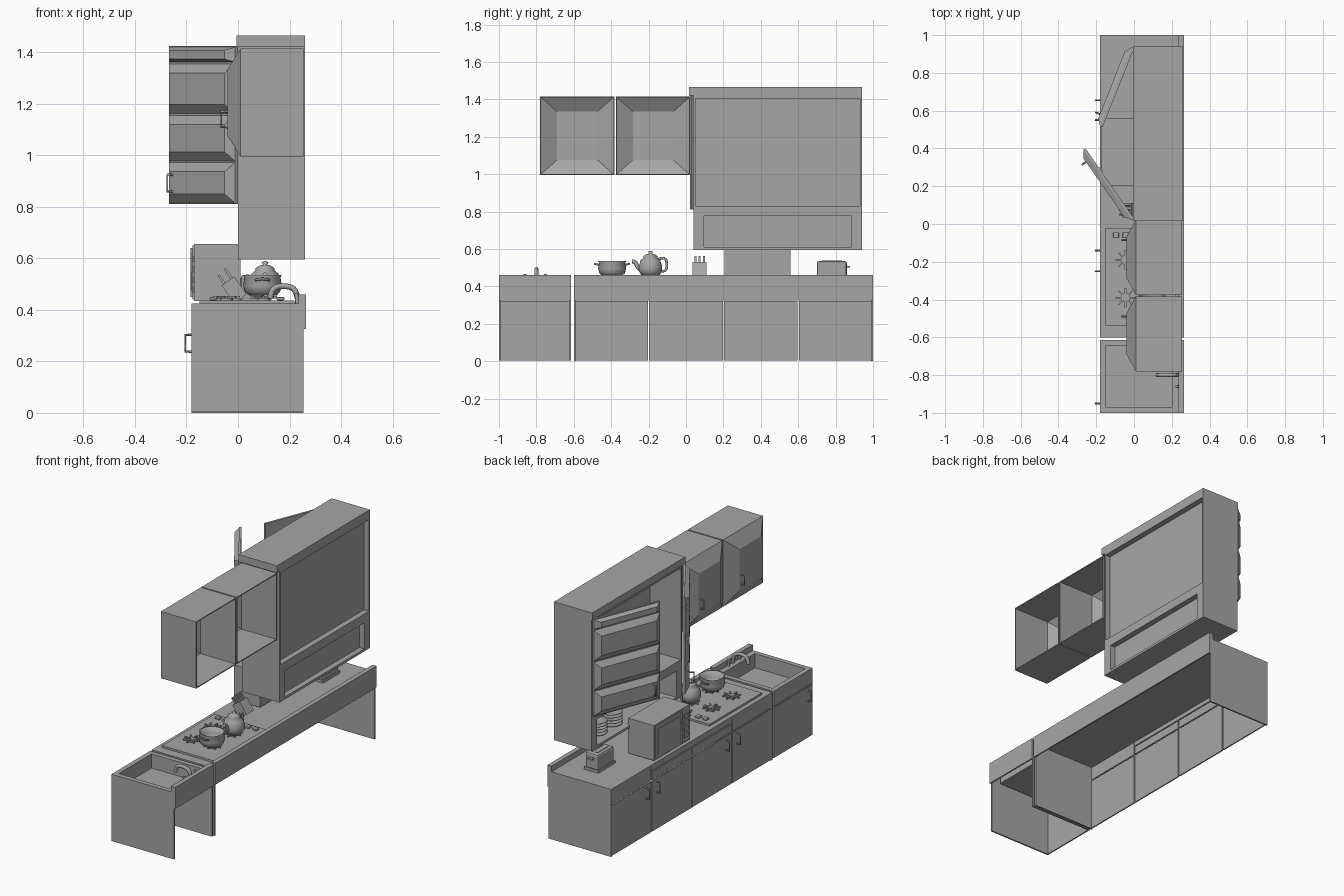
import bpy, bmesh, math
from mathutils import Vector, Matrix

cube = bpy.data.objects.get("Cube")
if cube:
    bpy.data.objects.remove(cube, do_unlink=True)

grey = bpy.data.materials.new("plain_grey")
grey.use_nodes = True
grey.diffuse_color = (0.38, 0.38, 0.38, 1)
grey.node_tree.nodes["Principled BSDF"].inputs["Base Color"].default_value = grey.diffuse_color


def add_object(name, data):
    obj = bpy.data.objects.new(name, data)
    bpy.context.collection.objects.link(obj)
    data.materials.append(grey)
    return obj


def finish(name, bm):
    bmesh.ops.recalc_face_normals(bm, faces=bm.faces)
    mesh = bpy.data.meshes.new(name)
    bm.to_mesh(mesh)
    bm.free()
    return add_object(name, mesh)


def box(name, x, y, z, bevel=0, turn=None):
    """Box from three (low, high) ranges; turn is a rotation about its centre."""
    bm = bmesh.new()
    bmesh.ops.create_cube(bm, size=1)
    ranges = (x, y, z)
    bmesh.ops.scale(bm, vec=[b - a for a, b in ranges], verts=bm.verts)
    if turn:
        bmesh.ops.transform(bm, matrix=turn, verts=bm.verts)
    bmesh.ops.translate(bm, vec=[(a + b) / 2 for a, b in ranges], verts=bm.verts)
    obj = finish(name, bm)
    if bevel:
        mod = obj.modifiers.new("Bevel", "BEVEL")
        mod.width, mod.segments = bevel, 2
    return obj


def frustum(name, origin, along, out, width, z, inset, depth, hollow=False):
    """Panel whose sloping edges rise to a smaller front face."""
    bm = bmesh.new()
    rings = []
    for inset_u, inset_z, d in ((0, 0, 0), (inset[0], inset[1], depth)):
        corners = ((inset_u, z[0] + inset_z), (width - inset_u, z[0] + inset_z),
                   (width - inset_u, z[1] - inset_z), (inset_u, z[1] - inset_z))
        rings.append([bm.verts.new(origin + along * u + out * d + Vector((0, 0, h)))
                      for u, h in corners])
    back, front = rings
    for i in range(4):
        j = (i + 1) % 4
        bm.faces.new((back[i], back[j], front[j], front[i]))
    bm.faces.new(front)
    if not hollow:
        bm.faces.new(back[::-1])
    obj = finish(name, bm)
    if hollow:
        obj.modifiers.new("Solidify", "SOLIDIFY").thickness = 0.005
    return obj


def tube(name, points, radius, smooth=True):
    curve = bpy.data.curves.new(name, "CURVE")
    curve.dimensions = "3D"
    curve.bevel_depth = radius
    curve.bevel_resolution = 2 if smooth else 0
    curve.use_fill_caps = True
    spline = curve.splines.new("NURBS" if smooth else "POLY")
    spline.points.add(len(points) - 1)
    for p, co in zip(spline.points, points):
        p.co = (*co, 1)
    if smooth:
        spline.use_endpoint_u, spline.order_u = True, 3
    return add_object(name, curve)


def lathe(name, centre, profile, steps=24):
    bm = bmesh.new()
    verts = [bm.verts.new((r, 0, h)) for r, h in profile]
    edges = [bm.edges.new(pair) for pair in zip(verts, verts[1:])]
    bmesh.ops.spin(bm, geom=verts + edges, axis=(0, 0, 1), cent=(0, 0, 0),
                   angle=math.tau, steps=steps)
    bmesh.ops.remove_doubles(bm, verts=bm.verts, dist=0.0005)
    bmesh.ops.translate(bm, vec=centre, verts=bm.verts)
    obj = finish(name, bm)
    for face in obj.data.polygons:
        face.use_smooth = len(profile) > 4
    return obj


def handle(name, foot, out, height=0.065):
    up = Vector((0, 0, height))
    foot, reach = Vector(foot), Vector(out) * 0.025
    tube(name, [foot, foot + reach, foot + reach + up, foot + up], 0.005, smooth=False)


FRONT, BACK, TOP = -0.18, 0.255, 0.425
OUT = Vector((-1, 0, 0))
NORTH = Vector((0, 1, 0))
PLATE = (FRONT, FRONT + 0.008)
DEEP = (FRONT, BACK)

# Base cabinets: open-backed shell with four doors
for y in (-0.6, 0.99):
    box("base_end_panel", DEEP, (y, y + 0.01), (0, TOP))
box("countertop", DEEP, (-0.6, 1), (0.412, TOP))
for i in range(4):
    y = -0.6 + 0.4 * i
    span = (y + 0.003, y + 0.397)
    box("base_door", PLATE, span, (0.005, 0.322))
    if i in (1, 2):
        box("drawer_front", PLATE, span, (0.33, 0.38))
    else:
        box("fascia", PLATE, span, (0.33, TOP))
box("drawer_rail", PLATE, (-0.2, 0.6), (0.386, TOP))
for y in (-0.25, -0.14, 0.55, 0.655, -0.95):
    handle("base_handle", (FRONT, y, 0.238), OUT)
for span in ((-0.6, 1), (-1, -0.615)):
    box("backsplash", (0.235, 0.264), span, (0.415, 0.46))
    box("back_skirt", (BACK, 0.264), span, (0.325, 0.42))

# Sink cabinet
for y in (-1, -0.625):
    box("sink_end_panel", DEEP, (y, y + 0.01), (0.005, TOP))
box("sink_door", PLATE, (-0.997, -0.618), (0.005, 0.322))
box("sink_fascia", PLATE, (-0.997, -0.618), (0.33, TOP))
for y in (-1, -0.645):
    box("sink_rim_side", DEEP, (y, y + 0.03), (0.415, TOP))
    box("basin_side", (-0.15, 0.2), (y + 0.025 if y == -1 else y, y + 0.03 if y == -1 else y + 0.005), (0.335, TOP))
for a, b in ((FRONT, -0.15), (0.2, BACK)):
    box("sink_rim", (a, b), (-1, -0.615), (0.415, TOP))
for x in (-0.155, 0.2):
    box("basin_wall", (x, x + 0.005), (-0.97, -0.645), (0.335, TOP))
box("basin_floor", (-0.15, 0.2), (-0.97, -0.645), (0.33, 0.336))

# Faucet
tube("faucet_spout", [(0.235, -0.8, 0.42), (0.23, -0.8, 0.48), (0.18, -0.8, 0.495),
                      (0.13, -0.8, 0.485), (0.125, -0.8, 0.445)], 0.011)
for y in (-0.86, -0.75):
    tube("tap_handle", [(0.23, y, 0.42), (0.23, y, 0.45), (0.225, y, 0.465)], 0.008)

# Stove with four burners
box("stove_plate", (-0.15, 0.22), (-0.54, -0.02), (TOP, 0.437))
for x in (-0.045, 0.1):
    for y in (-0.39, -0.19):
        lathe("burner_cap", (x, y, 0.437), ((0, 0), (0.025, 0), (0.025, 0.01), (0, 0.01)), 16)
        for k in range(4):
            box("burner_grate", (x - 0.052, x + 0.052), (y - 0.004, y + 0.004),
                (0.445, 0.454), turn=Matrix.Rotation(k * math.pi / 4, 4, "Z"))
for x in (-0.11, -0.06, 0.1, 0.15):
    box("stove_knob", (x, x + 0.03), (-0.075, -0.045), (0.437, 0.45), 0.004)

# Cooking pot
lathe("cooking_pot", (0.095, -0.395, 0.455),
      ((0, 0), (0.05, 0), (0.068, 0.015), (0.075, 0.04), (0.07, 0.072), (0.075, 0.08),
       (0.066, 0.08), (0.064, 0.04), (0.048, 0.01), (0, 0.008)))
for s in (-1, 1):
    y = -0.395 + s * 0.07
    tube("pot_handle", [(0.07, y, 0.515), (0.075, y + s * 0.022, 0.52),
                        (0.115, y + s * 0.022, 0.52), (0.12, y, 0.515)], 0.005)

# Kettle
lathe("kettle", (0.105, -0.19, 0.455),
      ((0, 0), (0.045, 0), (0.062, 0.025), (0.063, 0.05), (0.052, 0.085), (0.036, 0.1),
       (0.038, 0.106), (0.02, 0.118), (0.008, 0.12), (0.013, 0.13), (0, 0.135)))
tube("kettle_spout", [(0.105, -0.23, 0.48), (0.105, -0.26, 0.5), (0.105, -0.268, 0.53),
                      (0.105, -0.288, 0.535)], 0.011)
tube("kettle_handle", [(0.105, -0.15, 0.545), (0.105, -0.11, 0.56), (0.105, -0.1, 0.51),
                       (0.105, -0.11, 0.48), (0.105, -0.135, 0.48)], 0.007)

# Knife block
tilt = Matrix.Rotation(math.radians(-35), 4, "Y")
box("knife_block", (-0.045, 0.015), (0.035, 0.11), (0.435, 0.52), turn=tilt)
for y in (0.05, 0.073, 0.096):
    for x in (-0.06, -0.035):
        box("knife_grip", (x - 0.005, x + 0.005), (y - 0.005, y + 0.005),
            (0.485 + (x + 0.06), 0.54 + (x + 0.06)), turn=tilt)

# Microwave
box("microwave_body", (-0.17, 0.01), (0.205, 0.56), (0.435, 0.655))
box("microwave_door", (-0.176, -0.17), (0.285, 0.555), (0.44, 0.65))
box("microwave_window", (-0.179, -0.176), (0.325, 0.53), (0.47, 0.625))
tube("microwave_handle", [(-0.179, 0.3, 0.45), (-0.179, 0.3, 0.64)], 0.005, smooth=False)
for k in range(4):
    box("microwave_button", (-0.175, -0.17), (0.225, 0.265), (0.465 + k * 0.04, 0.49 + k * 0.04))
for x in (-0.15, -0.02):
    for y in (0.225, 0.525):
        box("microwave_foot", (x, x + 0.015), (y, y + 0.015), (TOP, 0.435))

# Toaster
box("toaster_body", (0.01, 0.1), (0.7, 0.86), (0.433, 0.535), 0.012)
box("toaster_base", (0.005, 0.105), (0.695, 0.865), (TOP, 0.442))
for x in (0.03, 0.065):
    box("toaster_slot", (x, x + 0.015), (0.725, 0.835), (0.534, 0.538))
box("toaster_lever", (0.04, 0.07), (0.86, 0.877), (0.5, 0.51))

# Small wall cabinets: open at the back, with hollow bevelled doors
for y in (-0.78, -0.375):
    end = y + 0.397
    for side in (y, end - 0.006):
        box("wall_unit_side", (0.01, BACK), (side, side + 0.006), (0.995, 1.415))
    for z in (0.995, 1.409):
        box("wall_unit_board", (0.01, BACK), (y, end), (z, z + 0.006))
    frustum("wall_unit_door", Vector((0.01, y, 0)), NORTH, OUT, end - y,
            (0.995, 1.415), (0.09, 0.08), 0.05, hollow=True)
    handle("wall_unit_handle", (-0.04, y + 0.29, 1.11), OUT, 0.06)

# Tall wall cabinet with an open niche below
INSIDE = (0, 0.26)
box("cabinet_top", (-0.006, 0.26), (0.015, 0.94), (1.42, 1.465))
box("cabinet_top_rail", INSIDE, (0.04, 0.94), (1.405, 1.42))
for y in (0.04, 0.93):
    box("cabinet_side", INSIDE, (y, y + 0.01), (0.595, 1.42))
box("cabinet_shelf", INSIDE, (0.05, 0.93), (0.775, 0.83))
box("cabinet_bottom", INSIDE, (0.05, 0.93), (0.595, 0.61))
for a, b in ((0.05, 0.095), (0.885, 0.93)):
    box("niche_side", INSIDE, (a, b), (0.61, 0.775))
box("cabinet_back", (0.215, 0.225), (0.05, 0.93), (0.83, 1.405))
box("niche_back", (0.215, 0.225), (0.095, 0.885), (0.61, 0.775))

# Two open doors, each with a stack of bevelled panels
for hinge, sine, side in ((0.03, 0.57, 1), (0.93, 0.37, -1)):
    cosine = math.sqrt(1 - sine * sine)
    along = Vector((-sine, side * cosine, 0))
    out = Vector((-cosine, -side * sine, 0))
    origin = Vector((0, hinge, 0))
    frustum("cabinet_door", origin, along, out, 0.45, (0.812, 1.425), (0, 0), 0.014)
    face = origin + out * 0.014
    for z, slope in (((1.362, 1.42), 0.012), ((1.162, 1.355), 0.035),
                     ((0.978, 1.155), 0.035), ((0.815, 0.972), 0.035)):
        frustum("door_panel", face, along, out, 0.45, z, (0.035, slope), 0.025)
    handle("cabinet_handle", face + along * 0.39 + out * 0.025 + Vector((0, 0, 0.86)), out)

# Plate stacks
for y in (0.6, 0.75):
    for k in range(5):
        lathe("plate", (0.1, y, 0.61 + k * 0.018),
              ((0, 0), (0.035, 0), (0.065, 0.01), (0.065, 0.014), (0.035, 0.005), (0, 0.005)), 20)
